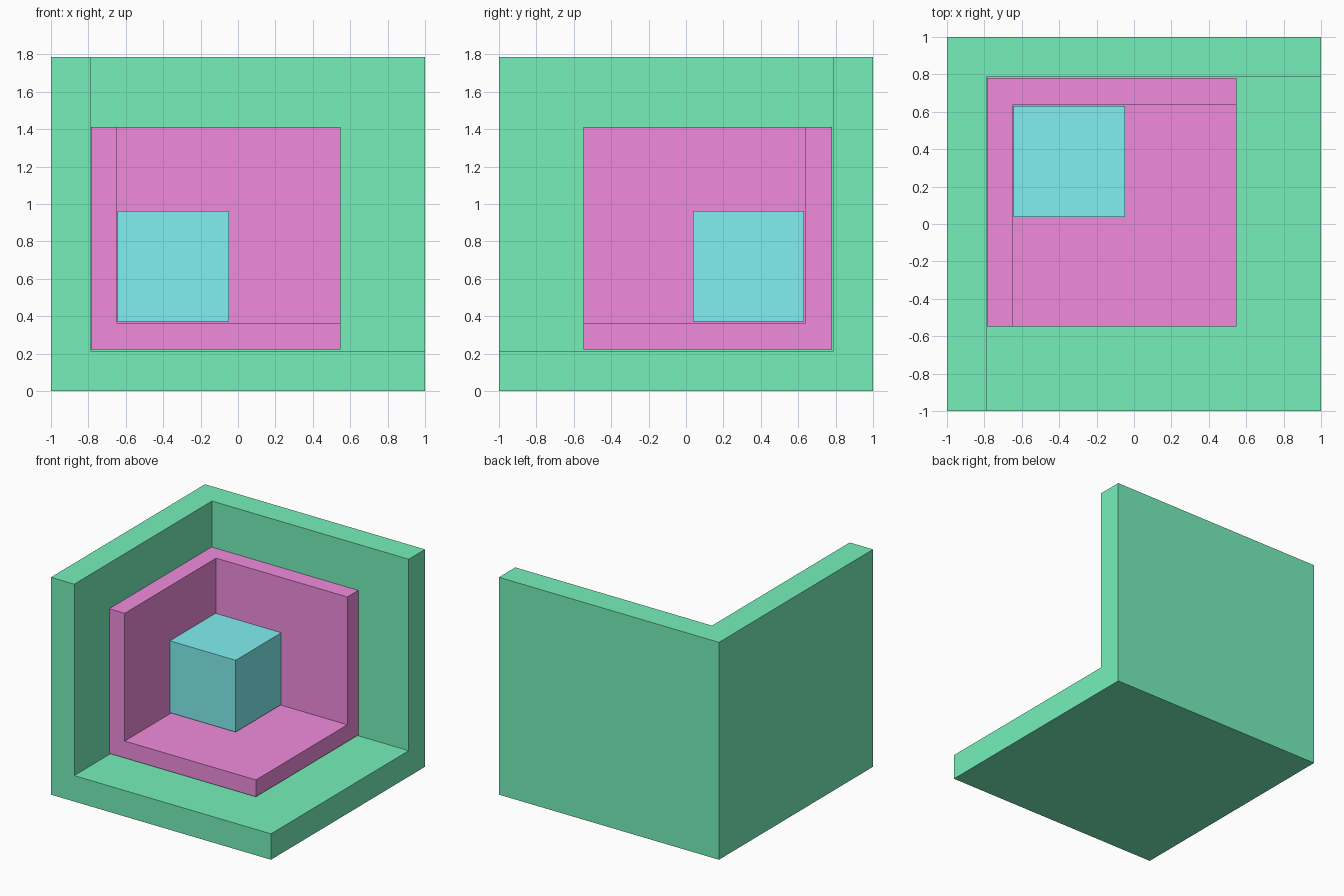
import bpy, bmesh

if "Cube" in bpy.data.objects:
    bpy.data.objects.remove(bpy.data.objects["Cube"])

# Corner bits: 0 = closed (wall) side, 1 = open side
RING = [(1, 0, 0), (1, 1, 0), (0, 1, 0), (0, 1, 1), (0, 0, 1), (1, 0, 1)]


def finish(name, bm, color):
    bmesh.ops.recalc_face_normals(bm, faces=bm.faces[:])
    mesh = bpy.data.meshes.new(name)
    bm.to_mesh(mesh)
    bm.free()
    mat = bpy.data.materials.new(name + "_colour")
    mat.diffuse_color = (*color, 1)
    mat.use_nodes = True
    mat.node_tree.nodes["Principled BSDF"].inputs["Base Color"].default_value = mat.diffuse_color
    mesh.materials.append(mat)
    bpy.context.collection.objects.link(bpy.data.objects.new(name, mesh))


def corner_shell(name, outer, inner, opening, color):
    """Floor, left wall and back wall meeting in one corner."""
    bm = bmesh.new()
    hubs, rings = [], []
    for hub in (outer, inner):
        def vert(bits):
            return bm.verts.new([opening[i] if b else hub[i] for i, b in enumerate(bits)])
        hubs.append(vert((0, 0, 0)))
        rings.append([vert(b) for b in RING])
    # three wall faces outside and three inside
    for h, r in zip(hubs, rings):
        for i in (0, 2, 4):
            bm.faces.new((h, r[i], r[i + 1], r[(i + 2) % 6]))
    # rim around the opening
    for i in range(6):
        j = (i + 1) % 6
        bm.faces.new((rings[0][i], rings[0][j], rings[1][j], rings[1][i]))
    finish(name, bm, color)


def box(name, lo, hi, color):
    bm = bmesh.new()
    bmesh.ops.create_cube(bm, size=1)
    for v in bm.verts:
        v.co = [lo[i] if v.co[i] < 0 else hi[i] for i in range(3)]
    finish(name, bm, color)


# large outer corner, nested smaller corner, and cube in the middle
corner_shell("outer_corner", (-1, 1, 0), (-0.788, 0.788, 0.213),
             (1, -1, 1.786), (0.18, 0.87, 0.49))
corner_shell("inner_corner", (-0.786, 0.78, 0.223), (-0.646, 0.638, 0.362),
             (0.547, -0.548, 1.412), (0.87, 0.26, 0.72))
box("centre_cube", (-0.645, 0.038, 0.372), (-0.048, 0.63, 0.962), (0.22, 0.87, 0.88))
